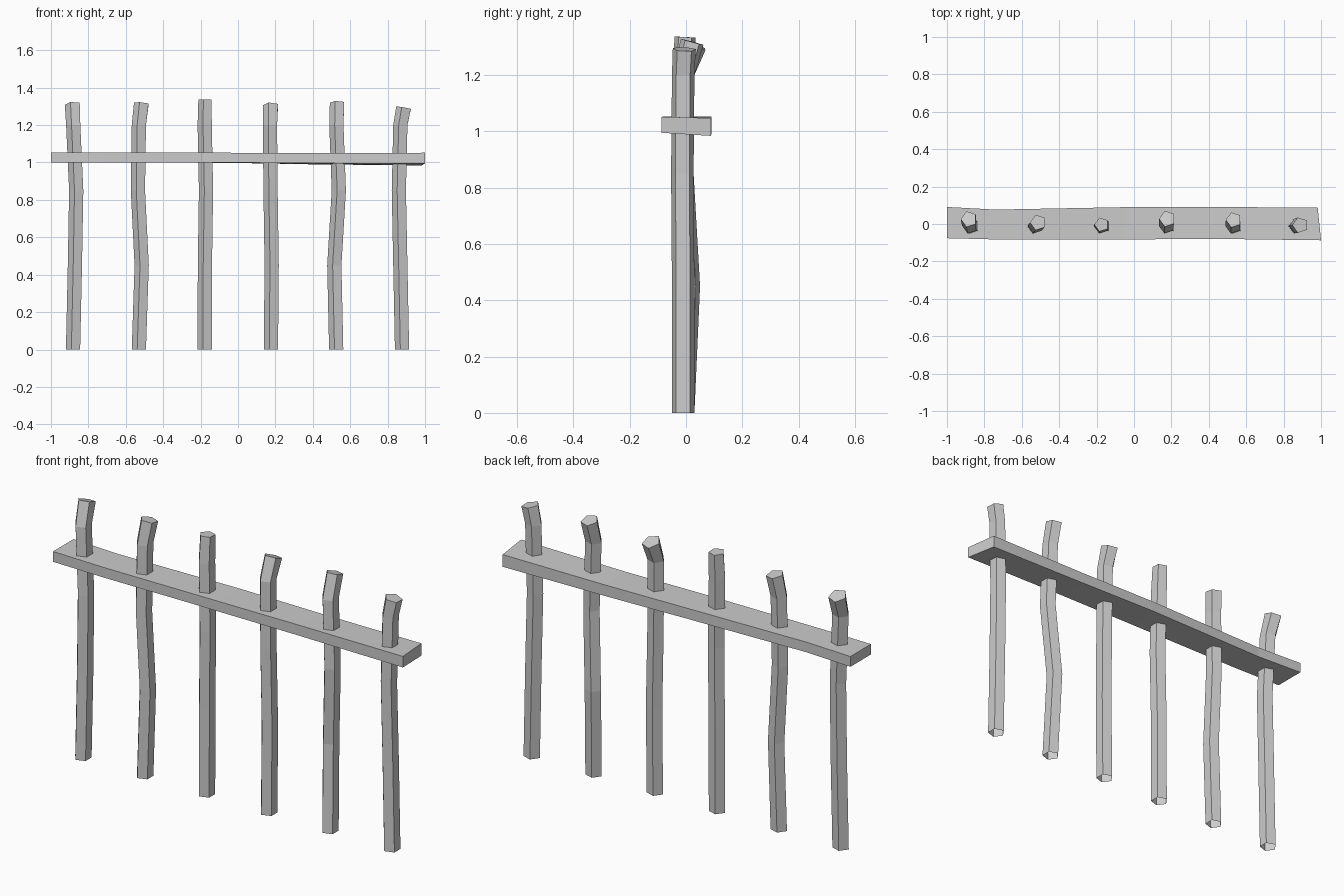
import bpy, bmesh
from math import cos, sin, radians
from mathutils import Vector

if "Cube" in bpy.data.objects:
    bpy.data.objects.remove(bpy.data.objects["Cube"])

R = 0.042   # post radius
Y0 = -0.01  # usual depth position of the posts


def finish(name, bm):
    bmesh.ops.recalc_face_normals(bm, faces=bm.faces[:])
    mesh = bpy.data.meshes.new(name)
    bm.to_mesh(mesh)
    bm.free()
    obj = bpy.data.objects.new(name, mesh)
    bpy.context.collection.objects.link(obj)
    return obj


def skin(bm, rings):
    # bridge consecutive rings with quads
    for a, b in zip(rings, rings[1:]):
        n = len(a)
        for i in range(n):
            j = (i + 1) % n
            bm.faces.new((a[i], a[j], b[j], b[i]))


def post(name, centres, r_top):
    # five-sided crooked stake; the top is cut square to its lean, bottom open
    bm = bmesh.new()
    lean = Vector(centres[-1]) - Vector(centres[-2])
    sx, sy = lean.x / lean.z, lean.y / lean.z
    rings = []
    for k, (cx, cy, cz) in enumerate(centres):
        top = k == len(centres) - 1
        r = r_top if top else R
        ring = []
        for i in range(5):
            a = radians(36 + 72 * i)
            dx, dy = r * cos(a), r * sin(a)
            dz = -(dx * sx + dy * sy) if top else 0
            ring.append(bm.verts.new((cx + dx, cy + dy, cz + dz)))
        rings.append(ring)
    skin(bm, rings)
    bm.faces.new(rings[-1])
    return finish(name, bm)


# posts: x at five heights, y at z 0.45, top y, top z, top radius
posts = [
    ((-.878, -.868, -.861, -.877, -.882), Y0, .026, 1.31, .044),
    ((-.526, -.511, -.531, -.526, -.513), Y0, .008, 1.315, .043),
    ((-.174, -.173, -.167, -.174, -.173), Y0, -.003, 1.335, .039),
    ((.180, .184, .178, .175, .178), Y0, .028, 1.305, .044),
    ((.529, .519, .543, .530, .533), .010, .022, 1.318, .042),
    ((.881, .872, .864, .872, .889), Y0, -.006, 1.292, .043),
]
for n, (xs, y_mid, y_top, z_top, r_top) in enumerate(posts, 1):
    ys = (Y0, y_mid, Y0 - .003, Y0, y_top)
    zs = (0, .45, .85, 1.2, z_top)
    post(f"fence_post_{n}", list(zip(xs, ys, zs)), r_top)

# rail: slightly warped plank; front x, back x, front y, back y, then
# bottom front, bottom back, top back, top front heights
sections = [
    (-1.0, -1.0, -.076, .091, 1.0, 1.0, 1.053, 1.053),
    (-.72, -.74, -.083, .077, 1.0, 1.0, 1.052, 1.052),
    (-.05, -.05, -.083, .09, 1.0, .998, 1.052, 1.052),
    (.40, .40, -.079, .09, .996, .990, 1.047, 1.050),
    (1.0, .982, -.087, .089, .995, .984, 1.047, 1.052),
]
bm = bmesh.new()
rings = []
for xf, xb, yf, yb, bf, bb, tb, tf in sections:
    rings.append([bm.verts.new(p) for p in
                  ((xf, yf, bf), (xb, yb, bb), (xb, yb, tb), (xf, yf, tf))])
skin(bm, rings)
bm.faces.new(rings[0])
bm.faces.new(rings[-1])
finish("fence_rail", bm)
